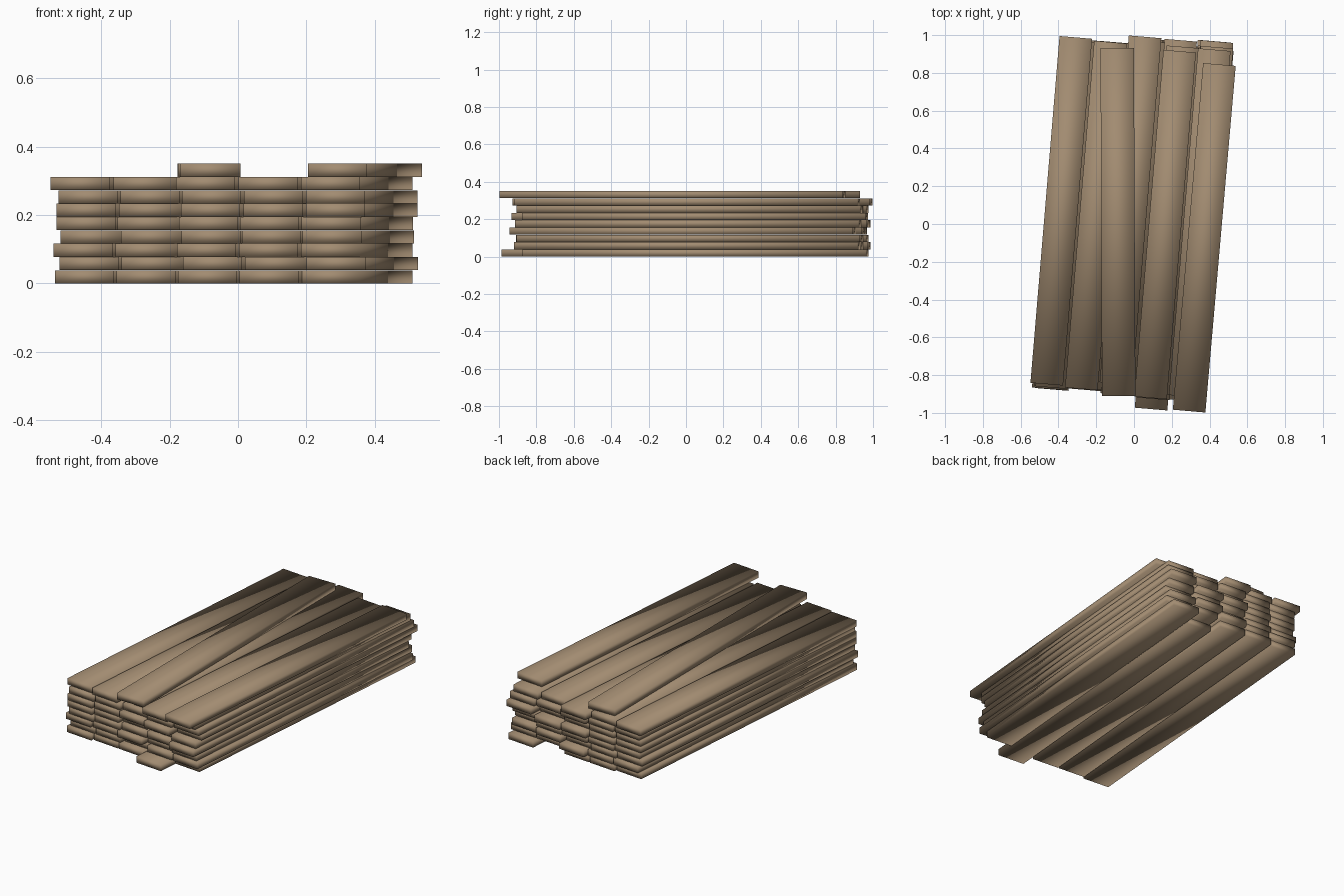
import bpy, math

WIDTH, LENGTH, THICK, PITCH = 0.173, 1.842, 0.0385, 0.039
TILT = -4.8

wood = bpy.data.materials.new("weathered wood")
wood.diffuse_color = (0.36, 0.26, 0.165, 1)


def plank(name, x, y, layer, tilt=TILT, width=WIDTH):
    """One smooth-shaded board lying on the given layer."""
    bpy.ops.mesh.primitive_cube_add(
        size=1, location=(x, y, layer * PITCH + THICK / 2),
        rotation=(0, 0, math.radians(tilt)))
    ob = bpy.context.object
    ob.name = name
    ob.scale = (width, LENGTH, THICK)
    bpy.ops.object.transform_apply(location=False, rotation=False, scale=True)
    bpy.ops.object.shade_smooth()
    ob.data.materials.append(wood)


# Full layers: left edge, right edge, then the lengthwise slip of each board
layers = [
    (-0.535, 0.510, (0.045, 0.045, 0.030, -0.062, 0.050)),
    (-0.522, 0.527, (0.060, 0.045, 0.062, 0.020, 0.005)),
    (-0.540, 0.510, (0.045, 0.042, 0.015, 0.050, 0.020)),
    (-0.520, 0.515, (0.042, 0.040, 0.040, 0.030, -0.018)),
    (-0.531, 0.512, (0.045, 0.045, 0.062, 0.055, 0.010)),
    (-0.531, 0.525, (0.045, 0.040, 0.020, -0.008, 0.048)),
    (-0.525, 0.525, (0.052, 0.045, 0.050, 0.020, 0.018)),
    (-0.548, 0.511, (0.070, 0.045, 0.073, -0.003, 0.005)),
]
for i, (left, right, slips) in enumerate(layers):
    first, last = left + 0.163, right - 0.163
    for j, slip in enumerate(slips):
        plank(f"plank_layer{i + 1}_{j + 1}",
              first + (last - first) * j / 4, slip, i)

# Loose boards on top
plank("top_plank_middle", -0.085, 0.010, 8, tilt=0.25, width=0.177)
plank("top_plank_right", 0.372, -0.073, 8, tilt=-5.0)
